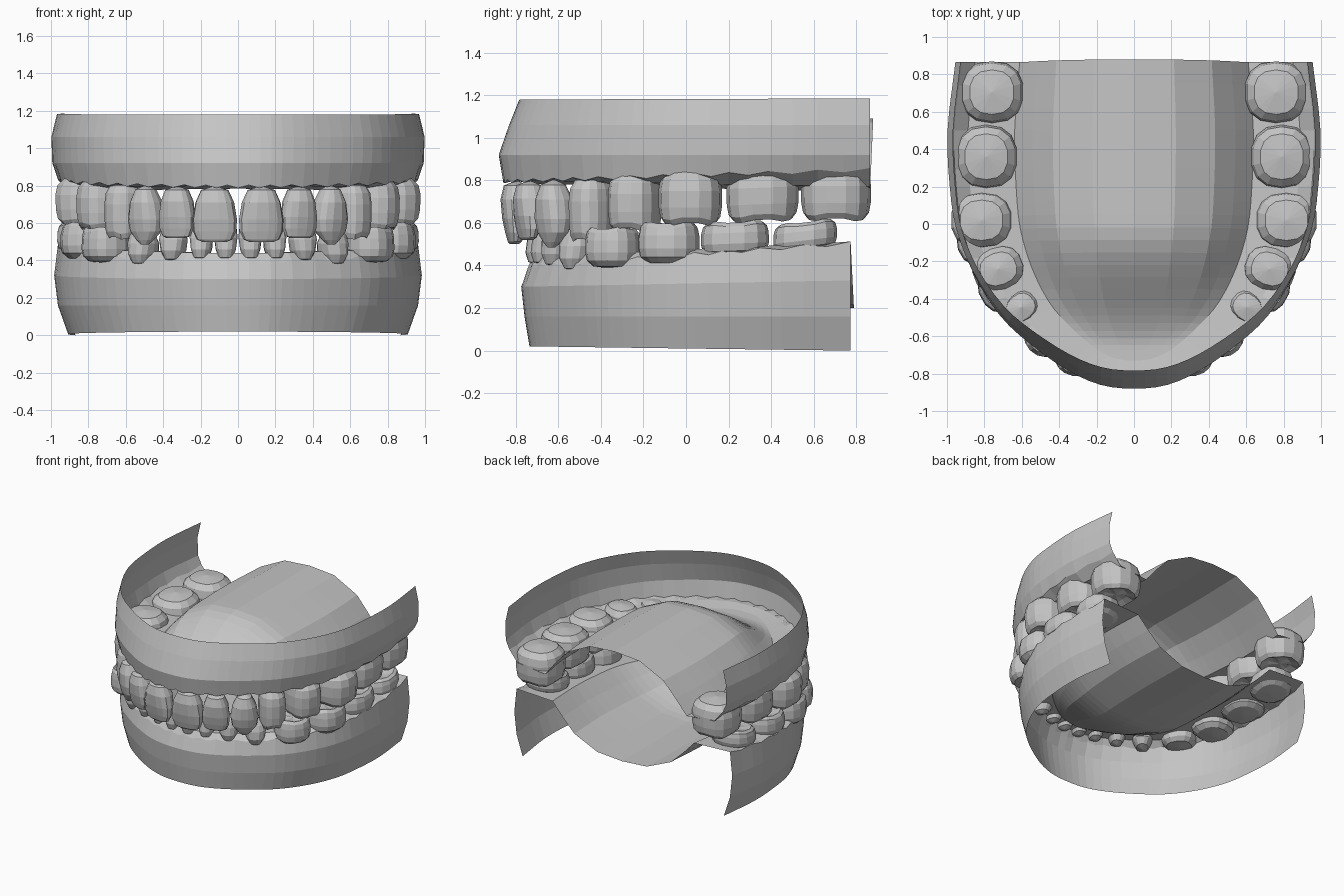
import bpy, bmesh
from math import sin, cos, pi, atan2
from mathutils import Vector

if "Cube" in bpy.data.objects:
    bpy.data.objects.remove(bpy.data.objects["Cube"])

grey = bpy.data.materials.new("plaster grey")
grey.use_nodes = True
grey.diffuse_color = (0.56, 0.56, 0.56, 1)
grey.node_tree.nodes["Principled BSDF"].inputs["Base Color"].default_value = (0.56, 0.56, 0.56, 1)


def finish(name, bm):
    """Turn a half into an object mirrored across x."""
    me = bpy.data.meshes.new(name)
    bm.to_mesh(me)
    bm.free()
    me.materials.append(grey)
    ob = bpy.data.objects.new(name, me)
    bpy.context.collection.objects.link(ob)
    ob.modifiers.new("mirror", 'MIRROR').use_mirror_merge = True


def smooth_path(pts, steps):
    """Catmull-Rom curve through the plan points."""
    p = [Vector(q) for q in pts]
    p = [2 * p[0] - p[1]] + p + [Vector((-p[-2].x, p[-2].y))]
    out = []
    for a, b, c, d in zip(p, p[1:], p[2:], p[3:]):
        for k in range(steps):
            t = k / steps
            out.append(0.5 * (2 * b + (c - a) * t + (2 * a - 5 * b + 4 * c - d) * t * t
                              + (3 * b - a - 3 * c + d) * t ** 3))
    return out + [p[-2]]


# Dental arch seen from above, from the back to the front centre
ARCH = [(.955, .865), (.997, .5), (.985, .2), (.95, -.03), (.86, -.27),
        (.72, -.49), (.56, -.64), (.36, -.78), (.18, -.86), (0, -.88)]


def lerp(a, b, t):
    return a + (b - a) * t


def gum(name, front, back, wall, lingual_z, mid_z, toe, ease):
    """Outer wall, ledge under the teeth and the vault, as one open sheet.
    wall rows: x scale, front y scale, z at the front, z at the back.
    The vault starts to rise at y = -toe."""
    bm = bmesh.new()
    rows = []
    for k, p in enumerate(smooth_path(ARCH, 3)):
        y = p.y * (front if p.y < 0 else back)
        t = (p.y + .88) / 1.745
        row = []
        for i, (sx, sy, z0, z1) in enumerate(wall):
            z = lerp(z0, z1, t)
            if i == 3:                      # scalloped gum line
                z += .008 * (-1) ** k
            row.append((p.x * sx, y * (sy if y < 0 else 1), z))
        # vault from the inner side of the teeth to the centre line
        xl, yl = p.x * .64, y * (.83 if y < 0 else 1)
        zl = lerp(*lingual_z, t)
        rise = sin(pi / 2 * min(1, max(0, yl / toe + 1))) ** ease
        for u, g in ((1, 0), (.85, .33), (.68, .66), (.35, .95), (0, 1)):
            row.append((xl * u, yl + .015 * g * t, zl + (mid_z - zl) * rise * g))
        rows.append([bm.verts.new(v) for v in row])
    for a, b in zip(rows, rows[1:]):
        for j in range(len(a) - 1):
            bm.faces.new((a[j], a[j + 1], b[j + 1], b[j]))
    bmesh.ops.remove_doubles(bm, verts=bm.verts, dist=.0005)
    bmesh.ops.dissolve_degenerate(bm, edges=bm.edges, dist=.0005)
    bmesh.ops.recalc_face_normals(bm, faces=bm.faces)
    finish(name, bm)


gum("upper_gum_and_palate", 1, 1,
    [(.97, .89, 1.18, 1.185), (1, .945, 1.06, 1.06), (.995, 1, .92, .92),
     (.965, .975, .795, .85), (.89, .92, .8, .77)], (.785, .745), 1.09, .66, 1.7)
gum("lower_gum_and_floor", .88, .895,
    [(.91, .95, .02, 0), (.965, .98, .16, .16), (.985, 1, .3, .33),
     (.965, .955, .395, .505), (.89, .92, .44, .51)], (.44, .5), .2, .66, 1.1)

# Tooth shapes from bite to root: height, width scale, depth scale
MOLAR = [(.07, .5, .48), (0, .82, .78), (.1, .94, .92), (.3, .99, .98),
         (.6, 1, 1), (.8, .94, .93), (.94, .72, .7)]
INCISOR = [(0, .55, .25), (.04, .8, .4), (.18, .97, .6), (.4, 1, .85),
           (.7, .87, 1), (.92, .62, .75)]
CANINE = [(0, .2, .2), (.08, .5, .42), (.22, .88, .7), (.42, 1, .92),
          (.7, .85, 1), (.92, .52, .7)]
SIDES = 14


def power(v, e):
    return abs(v) ** e * (1 if v > 0 else -1)


def tooth(name, shape, x, y, bite, root, width, depth, tilt=0):
    """tilt raises the back of the tooth, as a slope."""
    bm = bmesh.new()
    turn = atan2(min(y, 0) / .77, x / .9)        # faces outward from the arch
    squareness = .84
    edge = 0 if shape is MOLAR else .22          # biting edge sits near the lip

    def place(out, side, h):
        return bm.verts.new((x + out * cos(turn) - side * sin(turn),
                             y + out * sin(turn) + side * cos(turn),
                             lerp(bite, root, h) + tilt * side))
    rings = []
    for h, w, d in shape:
        ring = []
        for k in range(SIDES):
            a = 2 * pi * (k + .5) / SIDES
            # shallow cusps on the chewing rim
            cusp = .03 * cos(4 * a) if shape is MOLAR and h < .2 else 0
            ring.append(place(depth / 2 * (d * power(cos(a), squareness) + edge * (1 - d)),
                              width / 2 * w * power(sin(a), squareness), h + cusp))
        rings.append(ring)
    for a, b in zip(rings, rings[1:]):
        for k in range(SIDES):
            n = (k + 1) % SIDES
            bm.faces.new((a[k], a[n], b[n], b[k]))
    for ring, h in ((rings[0], shape[0][0]), (rings[-1], 1)):
        tip = place(0 if ring is rings[-1] else depth / 2 * edge, 0, h)
        for k in range(SIDES):
            bm.faces.new((ring[k], ring[(k + 1) % SIDES], tip))
    bmesh.ops.recalc_face_normals(bm, faces=bm.faces)
    finish(name, bm)


# Name, shape, x, y, bite height, root height, width, depth, tilt
for spec in [
    ("upper_central_incisors", INCISOR, .124, -.795, .5, .8, .24, .15),
    ("upper_lateral_incisors", INCISOR, .325, -.735, .52, .8, .2, .15),
    ("upper_canines", CANINE, .49, -.62, .485, .805, .2, .17),
    ("upper_first_premolars", MOLAR, .605, -.445, .52, .82, .19, .22),
    ("upper_second_premolars", MOLAR, .725, -.24, .57, .845, .24, .28),
    ("upper_first_molars", MOLAR, .815, .02, .595, .855, .3, .33),
    ("upper_second_molars", MOLAR, .79, .36, .61, .87, .34, .33, .04),
    ("upper_third_molars", MOLAR, .76, .705, .615, .88, .33, .34),
    ("lower_central_incisors", INCISOR, .065, -.685, .6, .4, .125, .14),
    ("lower_lateral_incisors", INCISOR, .195, -.66, .6, .4, .125, .14),
    ("lower_canines", CANINE, .345, -.605, .6, .39, .15, .15),
    ("lower_first_premolars", CANINE, .505, -.51, .58, .37, .16, .18),
    ("lower_second_premolars", MOLAR, .71, -.345, .575, .385, .25, .24),
    ("lower_first_molars", MOLAR, .8, -.08, .6, .4, .29, .3),
    ("lower_second_molars", MOLAR, .82, .23, .605, .435, .32, .3, .04),
    ("lower_third_molars", MOLAR, .805, .56, .605, .46, .3, .3, .12),
]:
    tooth(*spec)
